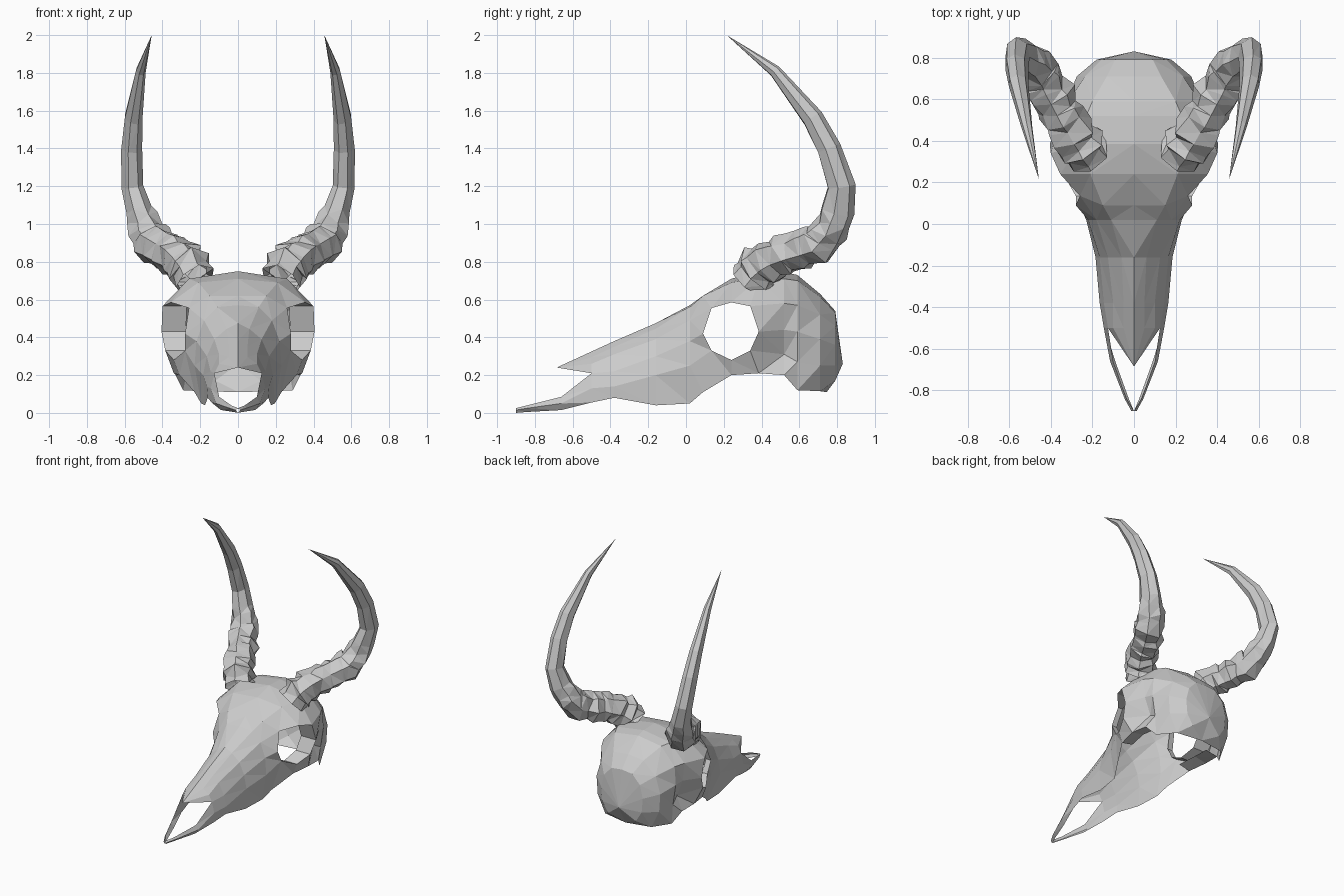
import bpy, bmesh, math, random
from mathutils import Vector

random.seed(4)
if "Cube" in bpy.data.objects:
    bpy.data.objects.remove(bpy.data.objects["Cube"], do_unlink=True)

bone = bpy.data.materials.new("bone_grey")
bone.use_nodes = True
bone.diffuse_color = (0.6, 0.6, 0.6, 1)
bone.node_tree.nodes["Principled BSDF"].inputs["Base Color"].default_value = (0.6, 0.6, 0.6, 1)


def finish(name, bm):
    """Turn a half model into a faceted object mirrored across x."""
    bmesh.ops.triangulate(bm, faces=bm.faces[:])
    bmesh.ops.recalc_face_normals(bm, faces=bm.faces[:])
    mesh = bpy.data.meshes.new(name)
    bm.to_mesh(mesh)
    bm.free()
    mesh.materials.append(bone)
    obj = bpy.data.objects.new(name, mesh)
    bpy.context.collection.objects.link(obj)
    mirror = obj.modifiers.new("mirror", "MIRROR")
    mirror.use_clip = True
    mirror.merge_threshold = 0.0005
    return obj


def bridge(bm, a, b, closed=False):
    """Join two equal rows of vertices with quads."""
    count = len(a) if closed else len(a) - 1
    for i in range(count):
        j = (i + 1) % len(a)
        bm.faces.new((a[i], a[j], b[j], b[i]))


def fan(bm, tip, row):
    for a, b in zip(row, row[1:]):
        bm.faces.new((tip, a, b))


# Skull half sections: y, then (x, z) from the top midline to the lower edge
SECTIONS = [
    (-.50, (0, .325), (.05, .295), (.10, .26), (.125, .21), (.145, .13), (.14, .055)),
    (-.38, (0, .38), (.05, .35), (.10, .31), (.145, .22), (.165, .14), (.16, .08)),
    (-.16, (0, .475), (.06, .445), (.125, .39), (.165, .30), (.185, .20), (.175, .04)),
    (.02, (0, .57), (.11, .56), (.18, .49), (.22, .38), (.23, .25), (.195, .05)),
    (.09, (0, .62), (.15, .62), (.26, .555), (.28, .42), (.28, .33), (.23, .11)),
    (.24, (0, .71), (.21, .69), (.355, .585), (.37, .43), (.34, .28), (.31, .20)),
    (.385, (0, .75), (.26, .71), (.40, .565), (.405, .43), (.385, .33), (.34, .21)),
    (.52, (0, .745), (.23, .71), (.35, .58), (.335, .44), (.285, .31), (.33, .20)),
    (.59, (0, .73), (.20, .70), (.315, .57), (.325, .43), (.30, .27), (.29, .12)),
    (.71, (0, .63), (.13, .615), (.235, .52), (.275, .39), (.265, .25), (.2, .115)),
    (.79, (0, .54), (.09, .53), (.155, .46), (.18, .36), (.17, .25), (.12, .17)),
]
FRONT_RIM, MID_RIM, BACK_RIM = 4, 5, 6

skull = bmesh.new()
rows = []
for s, (y, *points) in enumerate(SECTIONS):
    row = []
    for r, (x, z) in enumerate(points):
        # Round the corners of the eye opening
        shift = 0
        if r in (2, 4):
            shift = {FRONT_RIM: .045, BACK_RIM: -.045}.get(s, 0)
        row.append(skull.verts.new((x, y + shift, z)))
    rows.append(row)

# Skull surface, leaving the eye opening free
for s in range(len(rows) - 1):
    a, b = rows[s], rows[s + 1]
    if s in (FRONT_RIM, MID_RIM):
        bridge(skull, a[:3], b[:3])
        bridge(skull, a[4:], b[4:])
    else:
        bridge(skull, a, b)
middle = rows[MID_RIM][3]
skull.verts.remove(middle)

# Inward lip of the eye socket, deeper behind than in front
front, mid, back = rows[FRONT_RIM], rows[MID_RIM], rows[BACK_RIM]
rim = [front[2], mid[2], back[2], back[3], back[4], mid[4], front[4], front[3]]
lip = []
for v in rim:
    depth = .68 if v.co.y > .2 else .84
    lip.append(skull.verts.new((v.co.x * depth, v.co.y, v.co.z)))
bridge(skull, rim, lip, closed=True)

# Shelf turning inward under the cheekbone
edge = [row[-1] for row in rows[MID_RIM:BACK_RIM + 2]]
shelf = [skull.verts.new((v.co.x * .7, v.co.y, v.co.z + .02)) for v in edge]
bridge(skull, edge, shelf)

# Back of the cranium
back_point = skull.verts.new((0, .83, .26))
base_point = skull.verts.new((0, .745, .11))
fan(skull, back_point, rows[-1] + [base_point])
fan(skull, base_point, [rows[-1][-1], rows[-2][-1]])

# Pointed nasal bone
nasal_tip = skull.verts.new((0, -.685, .24))
fan(skull, nasal_tip, rows[0][:4])

# Slim upper jaw prong reaching forward
previous = rows[0][3:]
for y, *points in [
    (-.66, (.10, .085), (.115, .05), (.09, .015)),
    (-.84, (.036, .04), (.045, .025), (.025, .005)),
    (-.90, (0, .025), (.012, .015), (0, 0)),
]:
    row = [skull.verts.new((x, y, z)) for x, z in points]
    bridge(skull, previous, row)
    previous = row
finish("skull", skull)

# Horn path: x, y, z, radius
PATH = [
    (.235, .345, .71, .12), (.26, .385, .76, .13), (.30, .445, .805, .125),
    (.35, .525, .84, .12), (.395, .61, .865, .12), (.44, .695, .89, .115),
    (.48, .76, .96, .10), (.522, .80, 1.07, .092), (.56, .82, 1.2, .078),
    (.565, .755, 1.4, .07), (.555, .67, 1.56, .06), (.515, .47, 1.81, .034),
]
TIP = Vector((.457, .215, 2))
RIDGED, SIDES = 7, 7

# Add grooves between the ridges of the lower horn
stations = []
for i, (x, y, z, radius) in enumerate(PATH):
    here = Vector((x, y, z))
    stations.append((here, radius, i < RIDGED))
    if i < RIDGED:
        after = Vector(PATH[i + 1][:3])
        stations.append(((here + after) / 2, radius * .86, True))

horn = bmesh.new()
centres = [s[0] for s in stations] + [TIP]
across = Vector((1, 0, 0))
previous = None
for i, (centre, radius, rough) in enumerate(stations):
    along = (centres[i + 1] - centres[max(i - 1, 0)]).normalized()
    across = (across - along * across.dot(along)).normalized()
    other = along.cross(across)
    flat = .96 if rough else .78
    ring = []
    for k in range(SIDES):
        angle = math.tau * k / SIDES
        r = radius * (random.uniform(.88, 1.1) if rough else random.uniform(.94, 1.04))
        offset = across * math.cos(angle) * flat + other * math.sin(angle)
        wobble = along * random.uniform(-.025, .025) if rough else Vector()
        ring.append(horn.verts.new(centre + offset * r + wobble))
    if previous:
        bridge(horn, previous, ring, closed=True)
    previous = ring
tip = horn.verts.new(TIP)
fan(horn, tip, previous + previous[:1])
finish("horns", horn)
